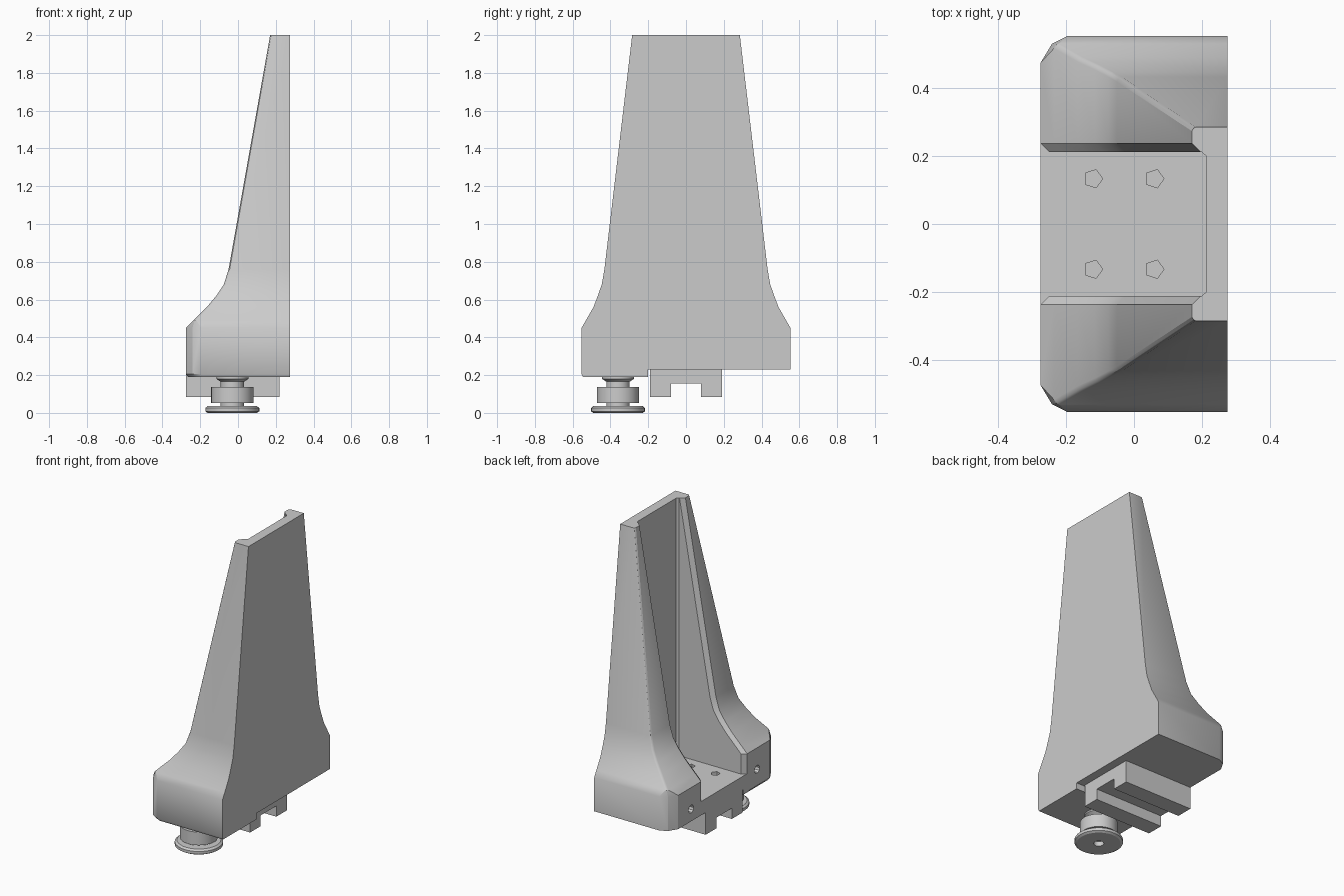
import bpy, bmesh, math

if "Cube" in bpy.data.objects:
    bpy.data.objects.remove(bpy.data.objects["Cube"], do_unlink=True)

grey = bpy.data.materials.new("plain grey")
grey.use_nodes = True
GREY = (0.6, 0.6, 0.6, 1)
grey.diffuse_color = GREY
grey.node_tree.nodes["Principled BSDF"].inputs["Base Color"].default_value = GREY

BACK = 0.275


def loft(name, rings):
    """Closed solid skinned over equal-length rings of points."""
    bm = bmesh.new()
    loops = [[bm.verts.new(p) for p in ring] for ring in rings]
    n = len(loops[0])
    for a, b in zip(loops, loops[1:]):
        for i in range(n):
            j = (i + 1) % n
            bm.faces.new((a[i], a[j], b[j], b[i]))
    bm.faces.new(loops[0])
    bm.faces.new(loops[-1])
    bmesh.ops.recalc_face_normals(bm, faces=bm.faces)
    me = bpy.data.meshes.new(name)
    bm.to_mesh(me)
    bm.free()
    me.materials.append(grey)
    ob = bpy.data.objects.new(name, me)
    bpy.context.collection.objects.link(ob)
    return ob


def box(name, x0, x1, y0, y1, z0, z1):
    return loft(name, [[(x0, y0, z), (x1, y0, z), (x1, y1, z), (x0, y1, z)]
                       for z in (z0, z1)])


def turned(name, profile, cx, cy, sides=32):
    """Solid of revolution about a vertical axis from (radius, z) points."""
    return loft(name, [[(cx + r * math.cos(math.tau * i / sides),
                         cy + r * math.sin(math.tau * i / sides), z)
                        for i in range(sides)] for r, z in profile])


def cut(target, cutter):
    mod = target.modifiers.new("cut", "BOOLEAN")
    mod.operation = "DIFFERENCE"
    mod.solver = "EXACT"
    mod.object = cutter
    bpy.context.view_layer.objects.active = target
    bpy.ops.object.modifier_apply(modifier=mod.name)
    bpy.data.objects.remove(cutter, do_unlink=True)


def smooth(ob, angle=30):
    bpy.ops.object.select_all(action="DESELECT")
    ob.select_set(True)
    bpy.context.view_layer.objects.active = ob
    bpy.ops.object.shade_smooth_by_angle(angle=math.radians(angle))


# Tower sections: height, open-side x, half width, corner chamfer
sections = [
    (0.19, -0.265, 0.545, 0.08), (0.205, -0.275, 0.553, 0.08),
    (0.45, -0.275, 0.553, 0.08), (0.49, -0.235, 0.53, 0.014),
    (0.56, -0.165, 0.49, 0.014), (0.62, -0.115, 0.467, 0.014),
    (0.68, -0.075, 0.446, 0.014), (0.76, -0.05, 0.432, 0.014),
    (2.0, 0.17, 0.285, 0.012),
]


def tower_ring(z, x, w, c):
    half = [(BACK, w), (x + c, w), (x + 0.42 * c, w - 0.3 * c), (x, w - c)]
    return ([(px, py, z) for px, py in half] +
            [(px, -py, z) for px, py in reversed(half)])


tower = loft("tower_body", [tower_ring(*s) for s in sections])


# Open bay with chamfered lips following the sloping edge
def bay_ring(z, x):
    half = [(-0.5, 0.237), (x, 0.237), (x + 0.025, 0.212),
            (0.198, 0.212), (0.212, 0.2)]
    return ([(px, py, z) for px, py in half] +
            [(px, -py, z) for px, py in reversed(half)])


bay = [bay_ring(0.32, -0.275)]
bay += [bay_ring(z, x) for z, x, w, c in sections[2:]]
bay.append(bay_ring(2.1, 0.17))
cut(tower, loft("bay_cutter", bay))

# Raised underside beside the rail
cut(tower, box("underside_cutter", -0.5, 0.5, -0.2, 0.7, 0.1, 0.23))

# Screw holes in the floor
for x in (-0.12, 0.06):
    for y in (-0.133, 0.133):
        cut(tower, turned("hole_cutter", [(0.028, 0.25), (0.028, 0.4)], x, y, 5))

# Screw holes in the two feet
for y in (-0.34, 0.34):
    rings = [[(x, y + 0.026 * math.cos(math.tau * i / 10),
               0.31 + 0.026 * math.sin(math.tau * i / 10)) for i in range(10)]
             for x in (-0.4, -0.16)]
    cut(tower, loft("foot_hole_cutter", rings))
smooth(tower)

# Grooved mounting rail underneath
rail_outline = [(-0.19, 0.085), (-0.08, 0.085), (-0.08, 0.155), (0.08, 0.155),
                (0.08, 0.085), (0.19, 0.085), (0.19, 0.235), (-0.19, 0.235)]
loft("mounting_rail", [[(x, y, z) for y, z in rail_outline]
                       for x in (-0.275, 0.22)])

# Clamp knob: flange, hub and flared neck
knob = turned("clamp_knob", [
    (0.03, 0.03), (0.03, 0.0), (0.13, 0.0), (0.143, 0.008), (0.143, 0.026),
    (0.13, 0.036), (0.062, 0.036), (0.062, 0.052), (0.112, 0.052),
    (0.112, 0.138), (0.062, 0.138), (0.062, 0.165), (0.085, 0.18),
    (0.085, 0.2)], -0.03, -0.36)
smooth(knob)
